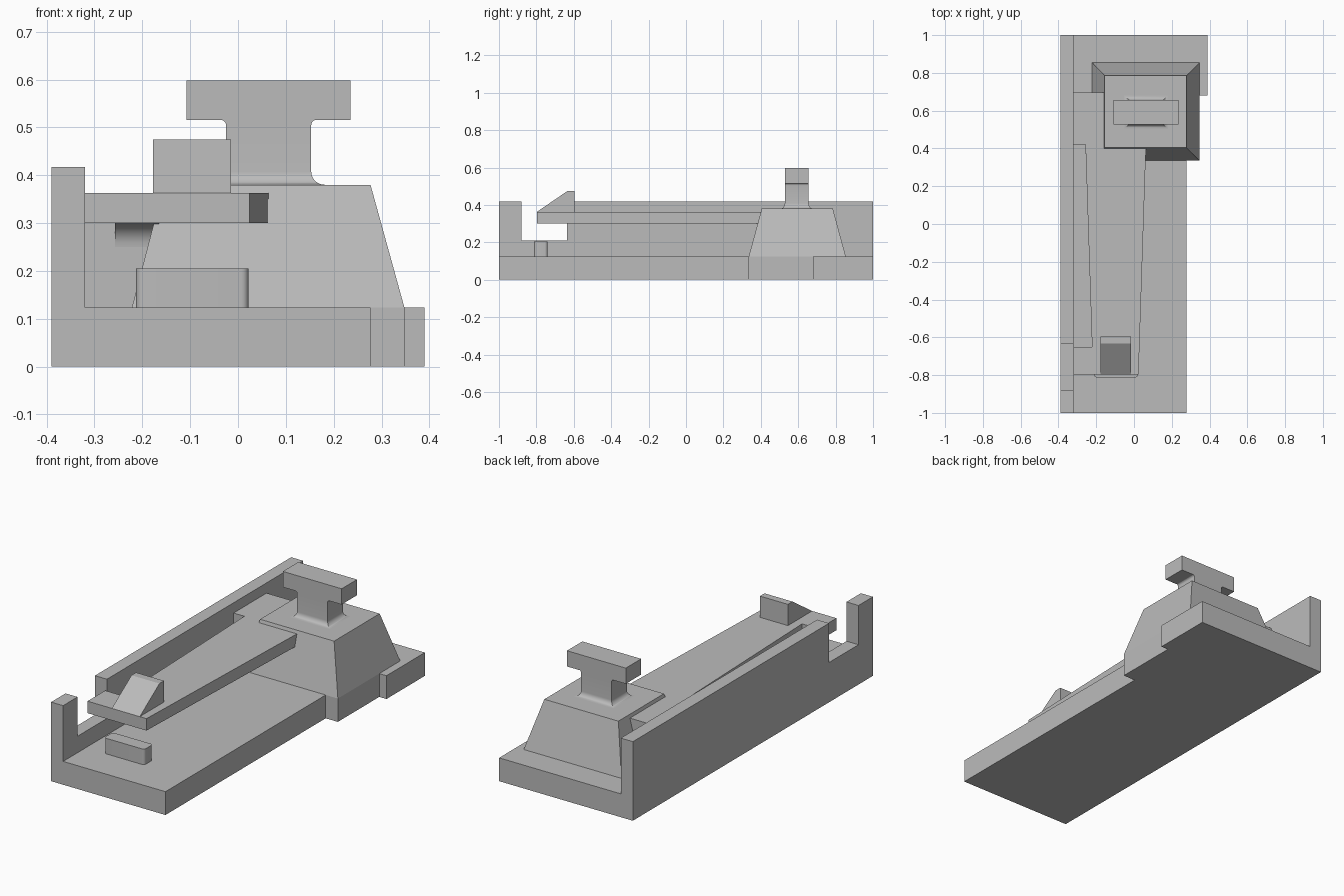
import bpy, bmesh, math
from mathutils import Vector

cube = bpy.data.objects.get("Cube")
if cube:
    bpy.data.objects.remove(cube, do_unlink=True)

grey = bpy.data.materials.new("plain grey")
grey.use_nodes = True
grey.diffuse_color = (0.5, 0.5, 0.5, 1)
grey.node_tree.nodes["Principled BSDF"].inputs["Base Color"].default_value = (0.5, 0.5, 0.5, 1)


def loft(name, rings, smooth=False):
    """Closed solid through a stack of rings with equal point counts."""
    bm = bmesh.new()
    loops = [[bm.verts.new(p) for p in ring] for ring in rings]
    n = len(loops[0])
    for low, high in zip(loops, loops[1:]):
        for i in range(n):
            j = (i + 1) % n
            bm.faces.new((low[i], low[j], high[j], high[i]))
    bm.faces.new(loops[0][::-1])
    bm.faces.new(loops[-1])
    bmesh.ops.recalc_face_normals(bm, faces=bm.faces)
    mesh = bpy.data.meshes.new(name)
    bm.to_mesh(mesh)
    bm.free()
    mesh.materials.append(grey)
    ob = bpy.data.objects.new(name, mesh)
    bpy.context.collection.objects.link(ob)
    if smooth:
        bpy.ops.object.select_all(action='DESELECT')
        ob.select_set(True)
        bpy.context.view_layer.objects.active = ob
        bpy.ops.object.shade_smooth_by_angle(angle=math.radians(35))
    return ob


def prism_z(name, outline, z0, z1, smooth=False):
    return loft(name, [[(x, y, z) for x, y in outline] for z in (z0, z1)], smooth)


def prism_x(name, profile, x0, x1, smooth=False):
    return loft(name, [[(x, y, z) for y, z in profile] for x in (x0, x1)], smooth)


def rect(x0, x1, y0, y1):
    return [(x0, y0), (x1, y0), (x1, y1), (x0, y1)]


def arc(cx, cy, r, start, end, steps=8):
    angles = [math.radians(start + (end - start) * i / steps) for i in range(steps + 1)]
    return [(cx + r * math.cos(a), cy + r * math.sin(a)) for a in angles]


# Base plate, stepped out around the pedestal and the rear corner
FLOOR = 0.123
prism_z("base_plate", [(-0.32, -1), (0.277, -1), (0.277, 0.335), (0.348, 0.335),
                       (0.348, 0.68), (0.39, 0.68), (0.39, 1), (-0.32, 1)], 0, FLOOR)

# Side wall with a notch near the front
prism_x("side_wall", [(-1, 0), (1, 0), (1, 0.417), (-0.635, 0.417), (-0.635, 0.21),
                      (-0.88, 0.21), (-0.88, 0.417), (-1, 0.417)], -0.39, -0.32)

# Tapered pedestal
loft("pedestal", [[(x, y, FLOOR) for x, y in rect(-0.222, 0.348, 0.335, 0.855)],
                  [(x, y, 0.38) for x, y in rect(-0.155, 0.277, 0.405, 0.785)]])

# Lever arm, its root block and the rounded underside where they meet
prism_z("lever_arm", [(-0.32, -0.797), (0.024, -0.797), (0.064, 0.42),
                      (-0.257, 0.42), (-0.222, -0.65), (-0.32, -0.65)], 0.3, 0.363)
prism_z("arm_root", rect(-0.32, -0.12, 0.42, 0.695), FLOOR, 0.363)
prism_x("arm_root_fillet", [(0.42, 0.3)] + arc(0.37, 0.25, 0.05, 0, 90),
        -0.257, -0.165, smooth=True)

# Sloped catch on the arm
prism_x("catch", [(-0.797, 0.363), (-0.595, 0.363), (-0.595, 0.475), (-0.633, 0.475)],
        -0.178, -0.015)

# Stop block with rounded corners
R = 0.015
stop = []
for cx, cy, a in ((0.022 - R, -0.74 - R, 0), (-0.213 + R, -0.74 - R, 90),
                  (-0.213 + R, -0.812 + R, 180), (0.022 - R, -0.812 + R, 270)):
    stop += arc(cx, cy, R, a, a + 90, 5)
prism_z("stop_block", stop, FLOOR, 0.205, smooth=True)

# Knob stem flared at both ends, with a crossbar on top
KX, KY, HX, HY = 0.064, 0.592, 0.089, 0.064
levels = []
for i in range(9):
    a = math.radians(90 * i / 8)
    flare = 1 - math.sin(a)
    levels.append((0.38 + 0.028 * (1 - math.cos(a)), 0.028 * flare, 0.024 * flare))
for i in range(6):
    a = math.radians(90 * i / 5)
    levels.append((0.504 + 0.012 * math.sin(a), 0.012 * (1 - math.cos(a)), 0))
loft("knob_stem", [[(x, y, z) for x, y in rect(KX - HX - dx, KX + HX + dx,
                                              KY - HY - dy, KY + HY + dy)]
                   for z, dx, dy in levels], smooth=True)
prism_z("knob_bar", rect(-0.108, 0.235, KY - HY, KY + HY), 0.515, 0.598)
